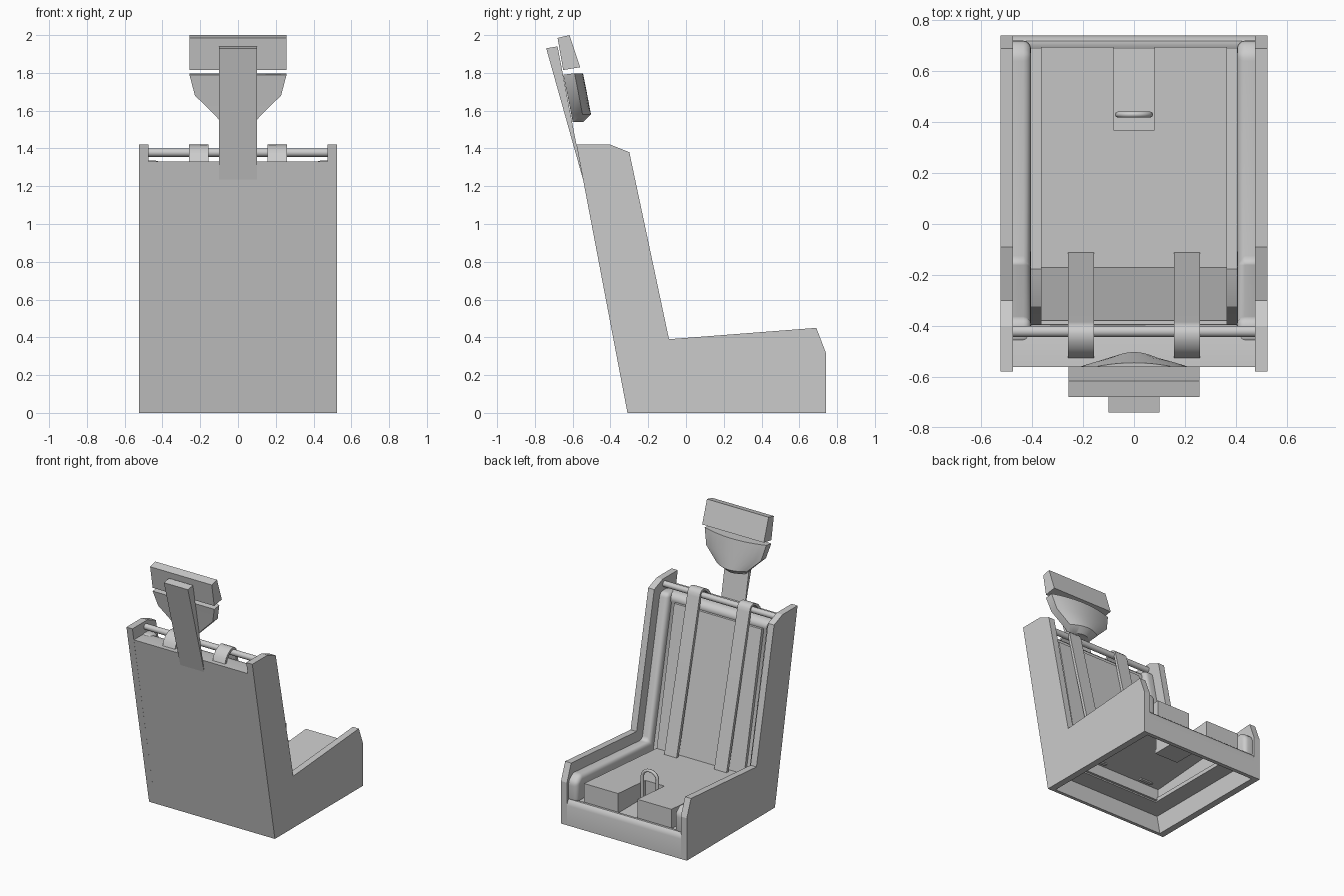
import bpy, bmesh, math

if "Cube" in bpy.data.objects:
    bpy.data.objects.remove(bpy.data.objects["Cube"])


def finish(bm, name, smooth=False):
    bmesh.ops.recalc_face_normals(bm, faces=bm.faces)
    me = bpy.data.meshes.new(name)
    bm.to_mesh(me)
    bm.free()
    ob = bpy.data.objects.new(name, me)
    bpy.context.collection.objects.link(ob)
    if smooth:
        for o in bpy.context.selected_objects:
            o.select_set(False)
        ob.select_set(True)
        bpy.context.view_layer.objects.active = ob
        bpy.ops.object.shade_smooth_by_angle(angle=math.radians(40))
    return ob


def prism(name, yz, x0, x1, mirror=False, bevel=0, smooth=False):
    """Side profile (y, z) extruded along x."""
    bm = bmesh.new()
    f = bm.faces.new([bm.verts.new((x0, y, z)) for y, z in yz])
    ext = bmesh.ops.extrude_face_region(bm, geom=[f])["geom"]
    bmesh.ops.translate(bm, vec=(x1 - x0, 0, 0),
                        verts=[v for v in ext if isinstance(v, bmesh.types.BMVert)])
    if bevel:
        bmesh.ops.recalc_face_normals(bm, faces=bm.faces)
        bmesh.ops.bevel(bm, geom=bm.edges[:], offset=bevel, segments=4,
                        profile=0.5, affect='EDGES')
    ob = finish(bm, name, smooth)
    if mirror:
        ob.modifiers.new("mirror", 'MIRROR')
    return ob


def box(name, x0, x1, y0, y1, z0, z1, mirror=False):
    return prism(name, [(y0, z0), (y1, z0), (y1, z1), (y0, z1)], x0, x1, mirror)


# L-shaped side panels
prism("side_panel", [(-.31, 0), (.74, 0), (.74, .32), (.69, .45), (-.09, .39),
                     (-.30, 1.38), (-.40, 1.42), (-.58, 1.42)], .475, .525, True)

# Rounded bolsters inside the side panels
prism("side_bolster", [(-.22, .17), (.72, .17), (.72, .325), (.67, .368), (-.155, .305),
                       (-.37, 1.335), (-.47, 1.335)], .405, .515, True, .03, True)

# Back shell with a rolled top edge
prism("back_shell", [(-.31, 0), (-.285, 0), (-.315, .15), (-.17, .15), (-.19, .24),
                     (-.405, 1.26), (-.395, 1.28), (-.40, 1.305), (-.42, 1.325),
                     (-.45, 1.33), (-.562, 1.33)], -.476, .476, smooth=True)

# Low front wall with a rounded lip
prism("front_wall", [(.74, 0), (.74, .15), (.733, .175), (.718, .19), (.70, .19),
                     (.68, .175), (.68, .15), (.71, .15), (.71, 0)], -.476, .476, smooth=True)

# Floor ledges, open in the middle from below, and the notch floor
box("floor_ledge", .34, .48, -.28, .70, .15, .18, True)
box("notch_floor", -.10, .10, .35, .69, .15, .18)


# Seat cushion: notched plan, open underneath
def seat_top(y):
    return .262 + (y + .17) * .0756


plan = [(-.365, -.17), (.365, -.17), (.365, .695), (.08, .695), (.08, .37),
        (-.08, .37), (-.08, .695), (-.365, .695)]
bm = bmesh.new()
top = [bm.verts.new((x, y, seat_top(y))) for x, y in plan]
low = [bm.verts.new((x, y, .16)) for x, y in plan]
bm.faces.new(top)
for i in range(8):
    j = (i + 1) % 8
    bm.faces.new((top[i], top[j], low[j], low[i]))
seat = finish(bm, "seat_cushion")
sol = seat.modifiers.new("thickness", 'SOLIDIFY')
sol.thickness = .025
sol.offset = -1

# Back cushion panel
prism("back_cushion", [(-.17, .25), (-.38, 1.275), (-.42, 1.275), (-.21, .25)], -.365, .365)

# Harness rod
bm = bmesh.new()
bmesh.ops.create_cone(bm, cap_ends=True, segments=24, radius1=.022, radius2=.022, depth=.97)
rod = finish(bm, "harness_rod", True)
rod.rotation_euler = (0, math.pi / 2, 0)
rod.location = (0, -.422, 1.378)

# Straps looping over the rod
strap = [(-.105, .24), (-.385, 1.37), (-.392, 1.395), (-.408, 1.413), (-.43, 1.42),
         (-.46, 1.413), (-.49, 1.395), (-.515, 1.365), (-.53, 1.32)]
inner = [(-.13, .24), (-.405, 1.365), (-.409, 1.385), (-.418, 1.397), (-.43, 1.402),
         (-.455, 1.397), (-.477, 1.38), (-.497, 1.355), (-.51, 1.32)]
prism("strap", strap + inner[::-1], .157, .26, True, smooth=True)

# Pull handle in the seat notch
cu = bpy.data.curves.new("pull_handle", 'CURVE')
cu.dimensions = '3D'
cu.bevel_depth = .012
cu.bevel_resolution = 2
cu.use_fill_caps = True
pts = [(-.063, .17)] + [(-.063 * math.cos(a * math.pi / 10), .365 + .055 * math.sin(a * math.pi / 10))
                        for a in range(11)] + [(.063, .17)]
sp = cu.splines.new('POLY')
sp.points.add(len(pts) - 1)
for p, (x, z) in zip(sp.points, pts):
    p.co = (x, .43, z, 1)
bpy.context.collection.objects.link(bpy.data.objects.new("pull_handle", cu))

# Headrest post and upper pad
prism("headrest_post", [(-.545, 1.235), (-.58, 1.42), (-.68, 1.94), (-.74, 1.93)], -.1, .1)
prism("headrest_upper", [(-.65, 1.815), (-.56, 1.83), (-.617, 2.0), (-.68, 1.985)], -.257, .257)

# Lower headrest pad: bulged front, tapering downward
rows = [(1.79, .257, -.65, -.545), (1.68, .228, -.627, -.522),
        (1.58, .125, -.607, -.503), (1.54, .09, -.60, -.545)]
bm = bmesh.new()
rings = []
for z, w, back, front in rows:
    ring = [bm.verts.new((-w, back, z))]
    for k in range(-6, 7):
        u = k / 6
        ring.append(bm.verts.new((w * u, front - .045 * u * u, z + (.008 if z > 1.7 else 0))))
    ring.append(bm.verts.new((w, back, z)))
    rings.append(ring)
bm.faces.new(rings[0])
bm.faces.new(rings[-1])
n = len(rings[0])
for a, b in zip(rings, rings[1:]):
    for i in range(n):
        j = (i + 1) % n
        bm.faces.new((a[i], a[j], b[j], b[i]))
finish(bm, "headrest_lower", True)
